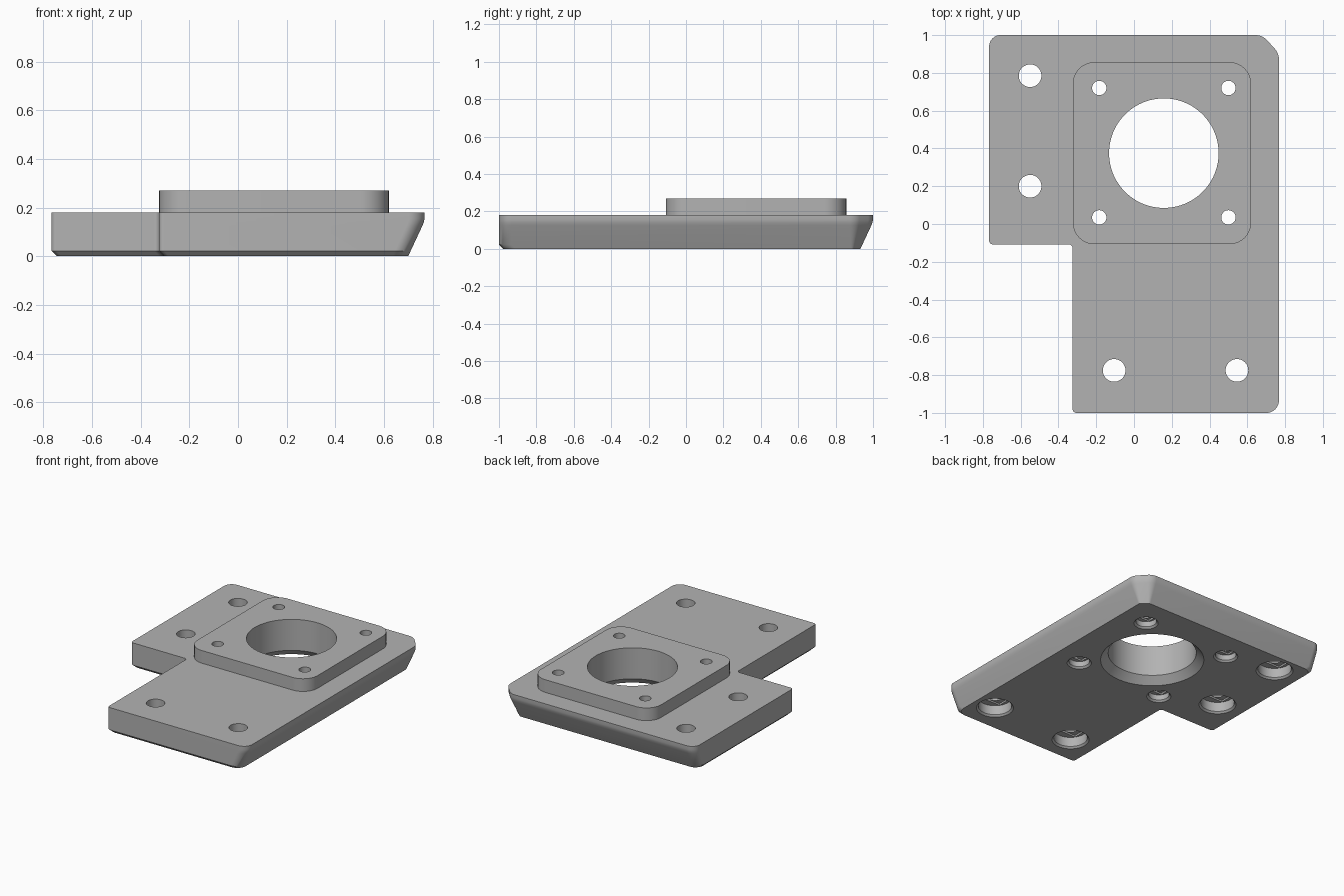
import bpy, bmesh, math
from mathutils import Vector

if "Cube" in bpy.data.objects:
    bpy.data.objects.remove(bpy.data.objects["Cube"], do_unlink=True)

grey = bpy.data.materials.new("plain grey")
grey.use_nodes = True
grey.diffuse_color = (0.45, 0.45, 0.45, 1)
grey.node_tree.nodes["Principled BSDF"].inputs["Base Color"].default_value = grey.diffuse_color


def rounded(corners, steps=8):
    """Outline with each (x, y, radius) corner filleted."""
    points = []
    for i, (x, y, r) in enumerate(corners):
        p = Vector((x, y))
        a = (Vector(corners[i - 1][:2]) - p).normalized()
        b = (Vector(corners[(i + 1) % len(corners)][:2]) - p).normalized()
        half = a.angle(b) / 2
        reach = r / math.tan(half)
        centre = p + (a + b).normalized() * (r / math.sin(half))
        start, end = p + a * reach - centre, p + b * reach - centre
        points += [centre + start.lerp(end, k / steps).normalized() * r
                   for k in range(steps + 1)]
    return points


def loft(bm, levels):
    """Closed solid through (z, outline) levels."""
    rings = [[bm.verts.new((p.x, p.y, z)) for p in outline] for z, outline in levels]
    n = len(rings[0])
    for low, high in zip(rings, rings[1:]):
        for i in range(n):
            j = (i + 1) % n
            bm.faces.new((low[i], low[j], high[j], high[i]))
    bm.faces.new(rings[0][::-1])
    bm.faces.new(rings[-1])


def finish(bm, name):
    bmesh.ops.recalc_face_normals(bm, faces=bm.faces)
    mesh = bpy.data.meshes.new(name)
    bm.to_mesh(mesh)
    bm.free()
    mesh.materials.append(grey)
    obj = bpy.data.objects.new(name, mesh)
    bpy.context.scene.collection.objects.link(obj)
    return obj


def circle(x, y, r, n=48):
    return [Vector((x + r * math.cos(math.tau * k / n), y + r * math.sin(math.tau * k / n)))
            for k in range(n)]


def combine(target, tool, operation):
    mod = target.modifiers.new("combine", 'BOOLEAN')
    mod.operation, mod.object, mod.solver = operation, tool, 'EXACT'
    bpy.context.view_layer.update()
    bpy.context.view_layer.objects.active = target
    bpy.ops.object.modifier_apply(modifier=mod.name)
    bpy.data.objects.remove(tool, do_unlink=True)


# Plate: two sides slope inward, the others have a small bottom chamfer
def plate_outline(slope, chamfer):
    left, notch, front = -0.767 + chamfer, -0.325 + chamfer, -1 + chamfer
    step, right, back = -0.108 + chamfer, 0.767 - slope, 1 - slope
    blend = 0.08 - 0.9 * slope
    return rounded([(left, back, 0.06), (left, step, 0.02), (notch, step, 0.02),
                    (notch, front, 0.02), (right, front, 0.065),
                    (right, 0.904 - 0.2 * slope, blend),
                    (0.68 - 0.45 * slope, back, blend)])


bm = bmesh.new()
loft(bm, [(z, plate_outline(s, c)) for z, s, c in (
    (0, 0.067, 0.022), (0.022, 0.057, 0), (0.125, 0.009, 0),
    (0.14, 0.003, 0), (0.155, 0, 0), (0.18, 0, 0))])
plate = finish(bm, "mounting_plate")

# Raised square pad
bm = bmesh.new()
pad = rounded([(x, y, 0.115) for x, y in
               ((-0.324, 0.857), (-0.324, -0.107), (0.62, -0.107), (0.62, 0.857))], 12)
loft(bm, [(0.1, pad), (0.27, pad)])
combine(plate, finish(bm, "raised_pad"), 'UNION')

# Holes: (x, y, radius, counterbore radius, counterbore depth)
mounts = [(-0.55, 0.785), (-0.55, 0.2), (-0.105, -0.775), (0.545, -0.775)]
screws = [(x, y) for x in (-0.184, 0.5) for y in (0.035, 0.72)]
holes = [(x, y, 0.06, 0.11, 0.08) for x, y in mounts]
holes += [(x, y, 0.038, 0.068, 0.05) for x, y in screws]

bm = bmesh.new()
for x, y, r, wide, depth in holes:
    profile = [(-0.012, wide + 0.024), (0.012, wide), (depth, wide), (depth, r), (0.4, r)]
    loft(bm, [(z, circle(x, y, radius)) for z, radius in profile])
loft(bm, [(z, circle(0.158, 0.375, r, 96)) for z, r in
          ((-0.02, 0.36), (0.05, 0.29), (0.4, 0.29))])
combine(plate, finish(bm, "hole_cutter"), 'DIFFERENCE')

# Shallow flat-sided recess above each counterbore
bm = bmesh.new()
for x, y, r, wide, depth in holes:
    w, l = r + 0.001, math.sqrt(wide ** 2 - r ** 2) - 0.003
    box = [Vector((x + i * l, y + j * w)) for i, j in ((-1, -1), (1, -1), (1, 1), (-1, 1))]
    loft(bm, [(depth - 0.01, box), (depth + 0.012, box)])
combine(plate, finish(bm, "recess_cutter"), 'DIFFERENCE')

# Smooth curved walls, crisp edges
bpy.ops.object.select_all(action='DESELECT')
plate.select_set(True)
bpy.context.view_layer.objects.active = plate
bpy.ops.object.shade_smooth_by_angle(angle=math.radians(30))
